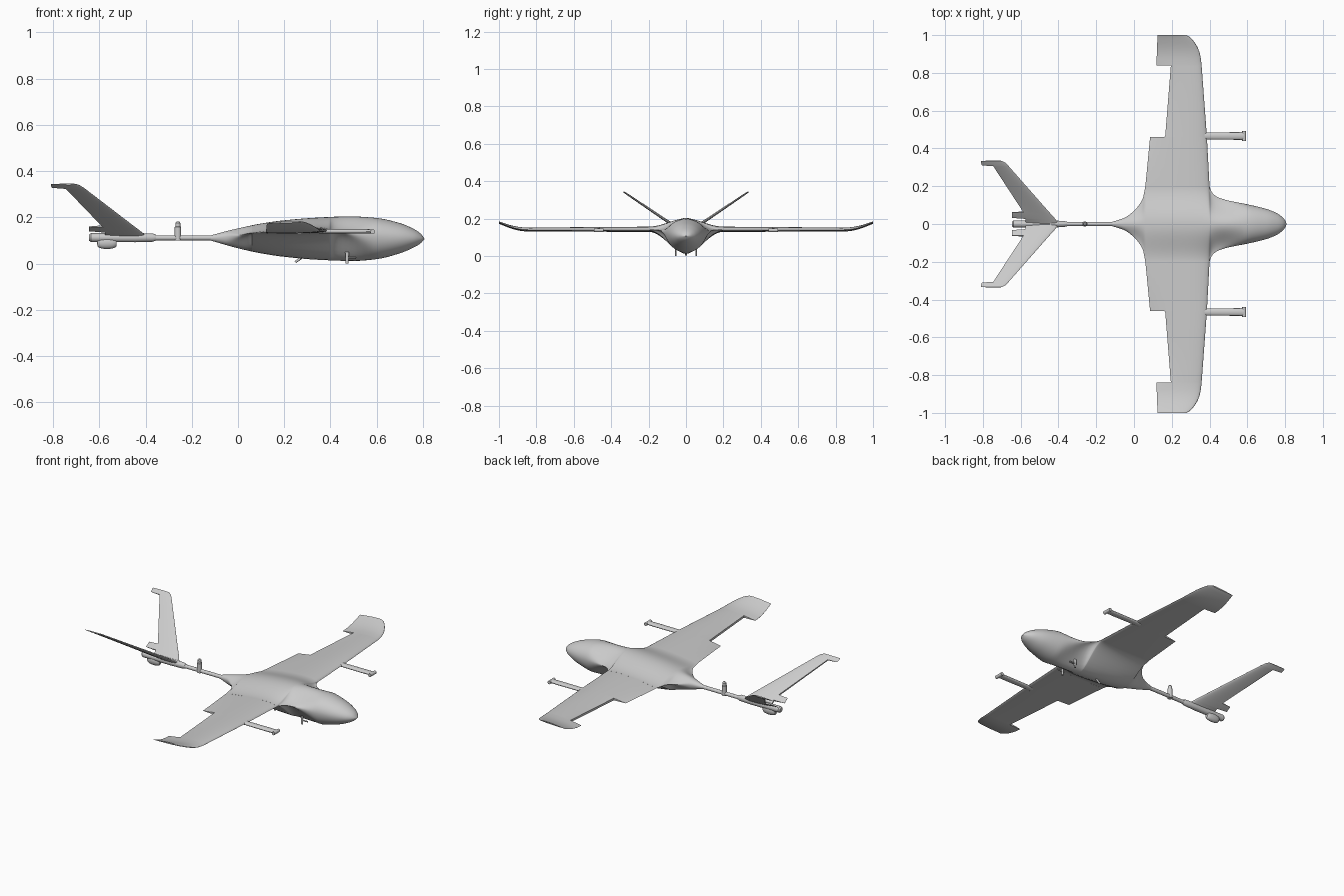
import bpy, bmesh
from math import sin, cos, pi, sqrt, radians
from mathutils import Vector, Matrix

if "Cube" in bpy.data.objects:
    bpy.data.objects.remove(bpy.data.objects["Cube"])


def curve(nodes, x):
    """Monotone cubic through (x, value) nodes."""
    n = len(nodes)
    x = min(max(x, nodes[0][0]), nodes[-1][0])
    d = [(nodes[i + 1][1] - nodes[i][1]) / (nodes[i + 1][0] - nodes[i][0]) for i in range(n - 1)]
    m = [d[0]] + [2 * a * b / (a + b) if a * b > 0 else 0 for a, b in zip(d, d[1:])] + [d[-1]]
    i = next(k for k in range(n - 1) if x <= nodes[k + 1][0])
    h = nodes[i + 1][0] - nodes[i][0]
    t = (x - nodes[i][0]) / h
    return ((2 * t**3 - 3 * t**2 + 1) * nodes[i][1] + (t**3 - 2 * t**2 + t) * h * m[i]
            + (3 * t**2 - 2 * t**3) * nodes[i + 1][1] + (t**3 - t**2) * h * m[i + 1])


def foil(u):
    """Half thickness of an airfoil, scaled to a maximum of 1."""
    u = min(max(u, 0), 1)
    return max(0, 2 * (1.4845 * sqrt(u) - .63 * u - 1.758 * u**2 + 1.4215 * u**3 - .5175 * u**4))


def loft(name, rings, mirror=False):
    bm = bmesh.new()
    vs = [[bm.verts.new(p) for p in r] for r in rings]
    n = len(rings[0])
    for a, b in zip(vs, vs[1:]):
        for i in range(n):
            bm.faces.new((a[i], a[(i + 1) % n], b[(i + 1) % n], b[i]))
    bm.faces.new(vs[0])
    bm.faces.new(vs[-1])
    bmesh.ops.recalc_face_normals(bm, faces=bm.faces)
    me = bpy.data.meshes.new(name)
    bm.to_mesh(me)
    bm.free()
    ob = bpy.data.objects.new(name, me)
    bpy.context.collection.objects.link(ob)
    if mirror:
        ob.modifiers.new("mirror", 'MIRROR').use_axis = (False, True, False)
    return ob


def tube(name, stations, origin, axis, mirror=False, n=20):
    """Round part: (distance, half width, half height) along an axis."""
    rot = Vector((1, 0, 0)).rotation_difference(Vector(axis).normalized()).to_matrix().to_4x4()
    mat = Matrix.Translation(origin) @ rot
    rings = [[mat @ Vector((d, w * cos(2 * pi * i / n), h * sin(2 * pi * i / n))) for i in range(n)]
             for d, w, h in stations]
    return loft(name, rings, mirror)


def surface(name, stations, up, down, tilt=0, n=16):
    """Lifting surface: (y, z at front, z at back, front x, back x, cut x, thickness)."""
    rings = []
    for y, z0, z1, le, te, cut, t in stations:
        top, bot = [], []
        for k in range(n + 1):
            x = le + (cut - le) * (1 - cos(pi * k / n)) / 2
            u = (le - x) / (le - te)
            f, z = foil(u) * t, z0 + (z1 - z0) * u
            top.append((x, y - sin(tilt) * up * f, z + cos(tilt) * up * f))
            bot.append((x, y + sin(tilt) * down * f, z - cos(tilt) * down * f))
        rings.append(top + bot[:0:-1])
    return loft(name, rings, True)


# fuselage blended out to the wing roots
width = [(-.12, .01), (-.05, .033), (0, .07), (.03, .105), (.05, .145), (.06, .2), (.23, .2), (.4, .2),
         (.405, .182), (.42, .158), (.46, .135), (.5, .124), (.6, .104), (.7, .08), (.76, .055),
         (.79, .032), (.802, .016), (.807, .002)]
top = [(-.12, .121), (-.05, .14), (0, .152), (.1, .173), (.2, .187), (.35, .199), (.48, .204), (.6, .197),
       (.7, .175), (.76, .15), (.79, .13), (.807, .108)]
belly = [(-.12, .1), (0, .066), (.1, .044), (.2, .029), (.35, .016), (.5, .011), (.6, .019), (.7, .044),
         (.76, .069), (.79, .087), (.807, .106)]
edge = [(-.12, .11), (0, .121), (.06, .132), (.23, .136), (.4, .14), (.5, .13), (.6, .118), (.807, .107)]
blend = [(-.05, 0), (.06, 1), (.4, 1), (.6, 0)]
UP, DOWN = .019, .008
xs = [-.12 + .18 * i / 16 for i in range(16)]
xs += [.23 - .17 * cos(pi * i / 24) for i in range(25)]
xs += [.4 + .407 * sin(pi / 2 * (i / 30)) if i > 8 else .4 + .407 * .4067 * (i / 8)**1.6 for i in range(1, 31)]
xs = sorted(set(round(x, 5) for x in xs))
rings = []
for x in xs:
    w, e, k = curve(width, x), curve(edge, x), min(1, max(0, curve(blend, x)))
    f = foil((.4 - x) / .34) if .06 < x < .4 else 0
    ring = []
    for i in range(56):
        a = 2 * pi * i / 56
        h = (1 - k) * abs(sin(a)) + k * (1 + cos(pi * cos(a))) / 2
        up = sin(a) >= 0
        side = e + (UP if up else -DOWN) * f
        ring.append((x, w * cos(a), side + ((curve(top, x) if up else curve(belly, x)) - side) * h))
    rings.append(ring)
loft("fuselage", rings)

# wings with cut-back trailing edge and upturned tips
wing = [(.198, 0, .4, .06, .06, 1), (.46, 0, .386, .085, .085, .9), (.462, 0, .386, .085, .165, .9),
        (.65, 0, .372, .1, .18, .82), (.838, 0, .358, .115, .195, .75), (.84, 0, .358, .115, .12, .75),
        (.875, .002, .354, .117, .12, .72), (.905, .007, .348, .118, .121, .65), (.935, .015, .337, .12, .122, .58),
        (.96, .024, .322, .121, .123, .5), (.98, .032, .306, .122, .124, .42), (.992, .037, .293, .123, .125, .36),
        (1, .041, .275, .123, .125, .3)]
surface("wings", [(y, .14 + r, .132 + r, le, te, cut, t) for y, r, le, te, cut, t in wing], UP, DOWN)

# V-tail
tail = [(.005, -.4, -.6, -.575, 1.2), (.03, -.42, -.64, -.575, 1.1), (.032, -.421, -.645, -.645, 1.1),
        (.062, -.448, -.65, -.645, 1), (.064, -.45, -.65, -.585, 1), (.308, -.665, -.8, -.745, .6),
        (.31, -.667, -.805, -.805, .6), (.325, -.682, -.81, -.81, .5), (.334, -.7, -.81, -.81, .4)]
surface("tail_fins", [(y, .118 + .675 * y, .118 + .675 * y, le, te, cut, t) for y, le, te, cut, t in tail],
        .008, .008, radians(34))

# tail boom, pod and the bulge under it
tube("tail_boom", [(0, .011, .011), (.31, .011, .011)], (-.39, 0, .111), (1, 0, 0))
tube("tail_pod", [(0, .013, .013), (.008, .019, .019), (.2, .019, .02), (.275, .016, .018), (.29, .012, .013)],
     (-.645, 0, .112), (1, 0, 0))
tube("pod_bulge", [(.043 - .043 * cos(pi * i / 12), .002 + .017 * sqrt(sin(pi * i / 12)),
                    .002 + .026 * sqrt(max(0, sin(pi * i / 12)))) for i in range(12)], (-.61, 0, .091), (1, 0, 0))

# upright post on the boom
tube("boom_post", [(0, .014, .014), (.058, .014, .014), (.06, .011, .011), (.075, .011, .011), (.082, .006, .006)],
     (-.26, 0, .1), (0, 0, 1))

# rotor arms ahead of the wings and their end caps
tube("rotor_arms", [(0, .018, .01), (.18, .02, .01), (.235, .02, .009)], (.35, .466, .139), (1, 0, 0), True)
tube("arm_ends", [(0, .01, .01), (.052, .01, .01)], (.583, .44, .138), (0, 1, 0), True)

# belly skids and rear blade antenna
tube("skid_legs", [(0, .005, .006), (.05, .005, .008)], (.472, .055, 0), (0, 0, 1), True, 12)
tube("skid_braces", [(0, .004, .004), (.04, .004, .004)], (.47, .055, .024), (1, 0, 0), True, 12)
tube("belly_antenna", [(0, .006, .005), (.05, .006, .007)], (.248, 0, .006), (.8, 0, .6), False, 12)

for ob in bpy.context.collection.objects:
    bpy.ops.object.select_all(action='DESELECT')
    ob.select_set(True)
    bpy.context.view_layer.objects.active = ob
    bpy.ops.object.shade_smooth_by_angle(angle=radians(35))
